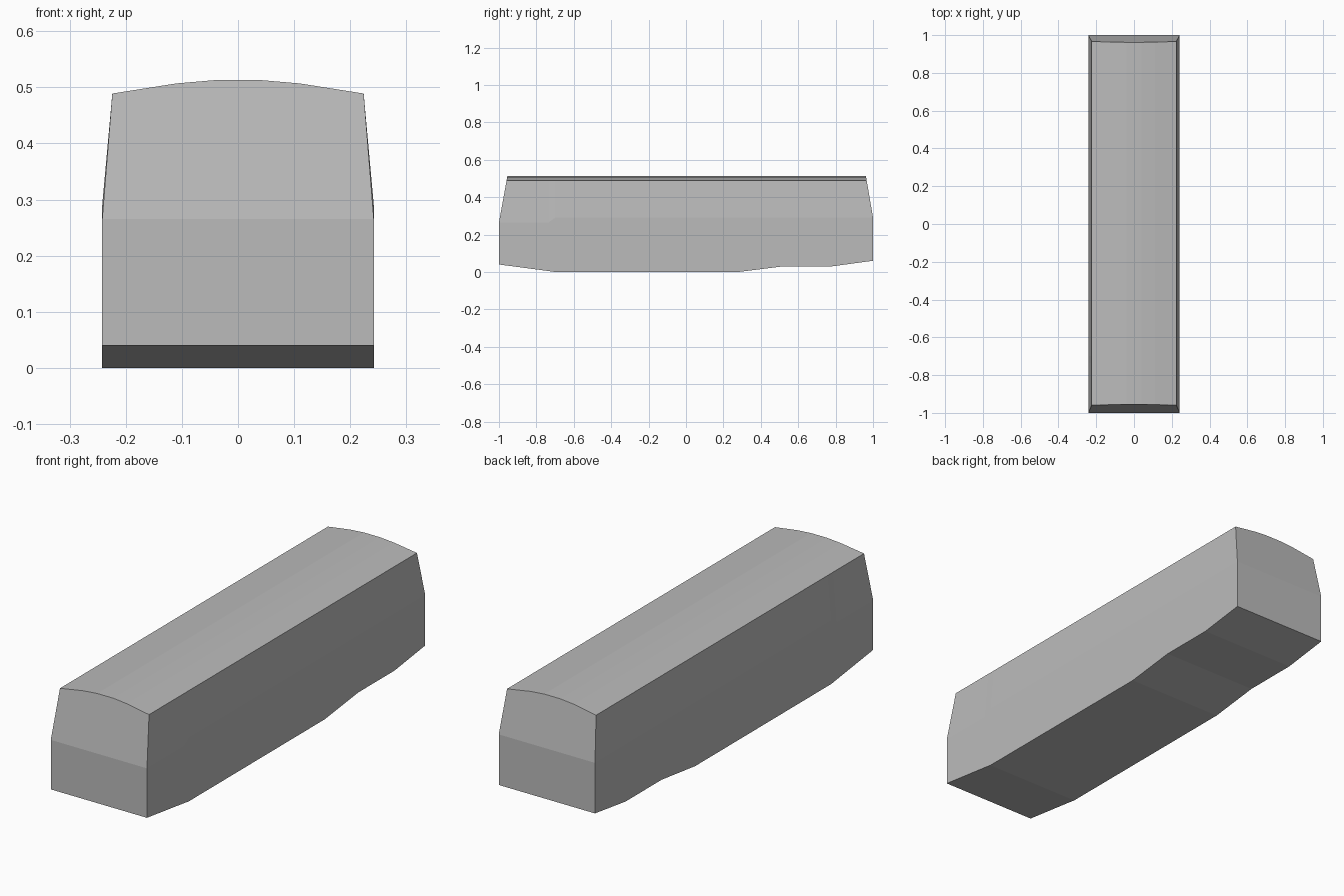
import bpy, bmesh

if "Cube" in bpy.data.objects:
    bpy.data.objects.remove(bpy.data.objects["Cube"])

HALF_W = 0.242      # half width below the belt line
ROOF = [(0.224, 0.489), (0.11, 0.507), (0.04, 0.513)]   # half roof curve, edge to crown

# stations along the length: y, floor height, belt height, inward lean of the end at roof height
STATIONS = [
    (-1.00, 0.04, 0.265, 0.045),
    (-0.735, 0.005, 0.265, 0),
    (-0.70, 0.00, 0.29, 0),
    (0.28, 0.00, 0.29, 0),
    (0.52, 0.03, 0.29, 0),
    (0.78, 0.03, 0.29, 0),
    (1.00, 0.06, 0.29, -0.038),
]


def section(y, floor, belt, lean):
    """Closed cross-section: right floor, right belt, roof, left belt, left floor."""
    half = [(HALF_W, floor), (HALF_W, belt)] + ROOF
    points = half + [(-x, z) for x, z in reversed(half)]
    return [(x, y + lean * max(0, z - belt) / (0.513 - belt), z) for x, z in points]


grey = bpy.data.materials.new("body grey")
grey.diffuse_color = (0.5, 0.5, 0.5, 1)
grey.use_nodes = True
grey.node_tree.nodes["Principled BSDF"].inputs["Base Color"].default_value = grey.diffuse_color

# body shell: loft through the stations
bm = bmesh.new()
rings = [[bm.verts.new(p) for p in section(*s)] for s in STATIONS]
n = len(rings[0])
for a, b in zip(rings, rings[1:]):
    for i in range(n):
        j = (i + 1) % n
        bm.faces.new((a[i], a[j], b[j], b[i]))

# end walls: upright lower panel and leaning upper panel
for ring in (rings[0], rings[-1]):
    bm.faces.new((ring[0], ring[1], ring[-2], ring[-1]))
    bm.faces.new(ring[1:-1])

bmesh.ops.recalc_face_normals(bm, faces=bm.faces)
mesh = bpy.data.meshes.new("body_shell")
bm.to_mesh(mesh)
bm.free()
mesh.materials.append(grey)
body = bpy.data.objects.new("body_shell", mesh)
bpy.context.collection.objects.link(body)
